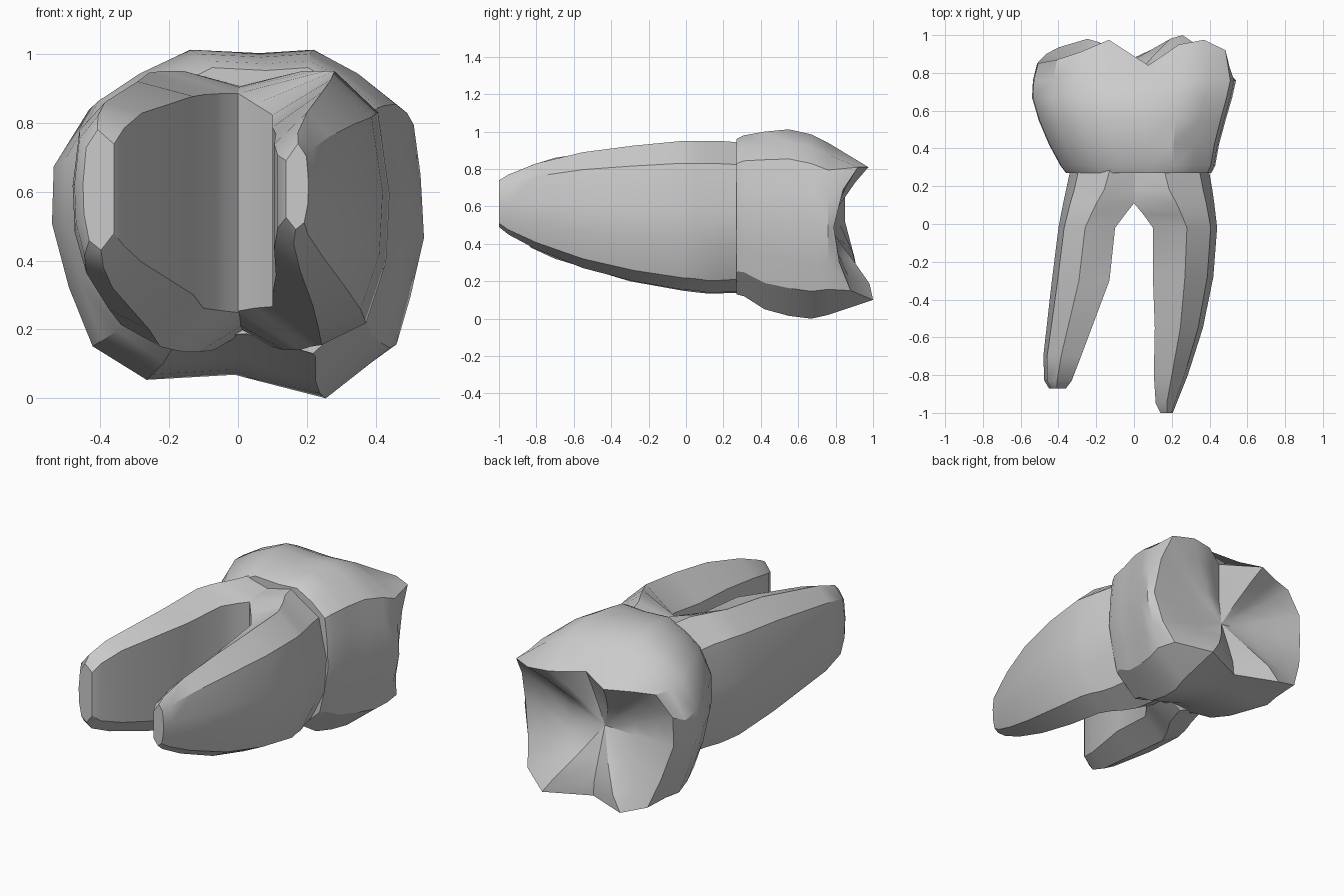
import bpy, bmesh, math

cube = bpy.data.objects.get("Cube")
if cube:
    bpy.data.objects.remove(cube)

enamel = bpy.data.materials.new("light grey enamel")
enamel.use_nodes = True
GREY = (0.6, 0.6, 0.6, 1)
enamel.diffuse_color = GREY
enamel.node_tree.nodes["Principled BSDF"].inputs["Base Color"].default_value = GREY


def loft(name, rings, end_point=None):
    """Skin a list of equal-length rings, closing the far end flat or to a point."""
    bm = bmesh.new()
    rows = [[bm.verts.new(p) for p in ring] for ring in rings]
    n = len(rows[0])
    for a, b in zip(rows, rows[1:]):
        for i in range(n):
            j = (i + 1) % n
            bm.faces.new((a[i], a[j], b[j], b[i]))
    bm.faces.new(rows[0])
    if end_point:
        tip = bm.verts.new(end_point)
        for i in range(n):
            bm.faces.new((rows[-1][i], rows[-1][(i + 1) % n], tip))
    else:
        bm.faces.new(rows[-1])
    bmesh.ops.recalc_face_normals(bm, faces=bm.faces)
    mesh = bpy.data.meshes.new(name)
    bm.to_mesh(mesh)
    bm.free()
    mesh.materials.append(enamel)
    obj = bpy.data.objects.new(name, mesh)
    bpy.context.collection.objects.link(obj)
    bpy.ops.object.select_all(action='DESELECT')
    obj.select_set(True)
    bpy.context.view_layer.objects.active = obj
    bpy.ops.object.shade_smooth_by_angle(angle=math.radians(32))


def root(name, stations):
    """Octagonal root; u runs outer to inner side, v bottom to top."""
    rings = []
    for y, outer, inner, lo, hi, shoulder in stations:
        section = [(.03, .3), (0, .55), (.1, .85), (.47, 1),
                   (1, shoulder), (1, .14), (.58, 0), (.2, .08)]
        rings.append([(outer + (inner - outer) * u, y, lo + (hi - lo) * v)
                      for u, v in section])
    loft(name, rings)


# Stations: y, outer x, inner x, bottom z, top z, height share of the inner edge
root("right_root", [
    (-.87, -.45, -.36, .43, .78, .88), (-.83, -.475, -.33, .38, .82, .92),
    (-.70, -.48, -.28, .32, .86, .94), (-.30, -.435, -.13, .2, .92, .94),
    (-.02, -.40, -.10, .15, .945, .92), (.06, -.385, -.04, .14, .95, .92),
    (.11, -.375, .0, .135, .95, .92), (.18, -.36, .07, .135, .95, .92),
    (.32, -.33, .12, .14, .94, .92)])
root("left_root", [
    (-1, .205, .14, .49, .74, .8), (-.95, .225, .115, .45, .77, .8),
    (-.80, .285, .105, .37, .83, .8), (-.55, .365, .11, .27, .89, .8),
    (-.28, .42, .10, .2, .925, .81), (-.02, .44, .10, .155, .95, .84),
    (.05, .432, .05, .15, .95, .88), (.11, .425, .0, .14, .95, .92),
    (.18, .415, -.07, .14, .95, .92), (.32, .39, -.12, .15, .94, .92)])

# Crown outline: x, z, and the height y of the biting rim (cusps and grooves)
CROWN = [(-.14, 1.01, .975), (.08, 1, .84), (.25, 1.01, .95), (.39, .94, .975),
         (.51, .85, .92), (.53, .69, .84), (.54, .49, .79), (.5, .3, .82),
         (.46, .15, .88), (.27, 0, 1), (0, .07, .88), (-.26, .055, .98),
         (-.42, .155, .935), (-.49, .33, .9), (-.54, .52, .85), (-.535, .69, .85),
         (-.43, .86, .87), (-.3, .94, .91)]


def band(y, left, right, lo, hi):
    """Outline fitted to the given extents at one station."""
    mid, half = (left + right) / 2, (right - left) / 2
    return [(mid + half * x / .54, y, lo + (hi - lo) * z / 1.01) for x, z, _ in CROWN]


def inward(scale, upper, lower, floor=.77):
    """Shrunken rim; upper and lower cusps keep different shares of their height."""
    return [(x * scale, floor + (y - floor) * (upper if z > .46 else lower),
             .46 + (z - .46) * scale) for x, y, z in rim]


walls = [band(.27, -.36, .41, .13, .96), band(.31, -.39, .43, .12, .98),
         band(.42, -.45, .45, .05, 1.0), band(.55, -.505, .485, .015, 1.012),
         band(.67, -.54, .52, 0, .985), band(.76, -.535, .54, .02, .94)]
rim = [(x * .95, y, min(max(z, .1), .81)) for x, z, y in CROWN]

# Crown walls, bulky lower cusps, steeper upper cusps and the central hollow
loft("crown", walls + [rim, inward(.76, .65, .92), inward(.42, .25, .55)],
     end_point=(0, .77, .48))
